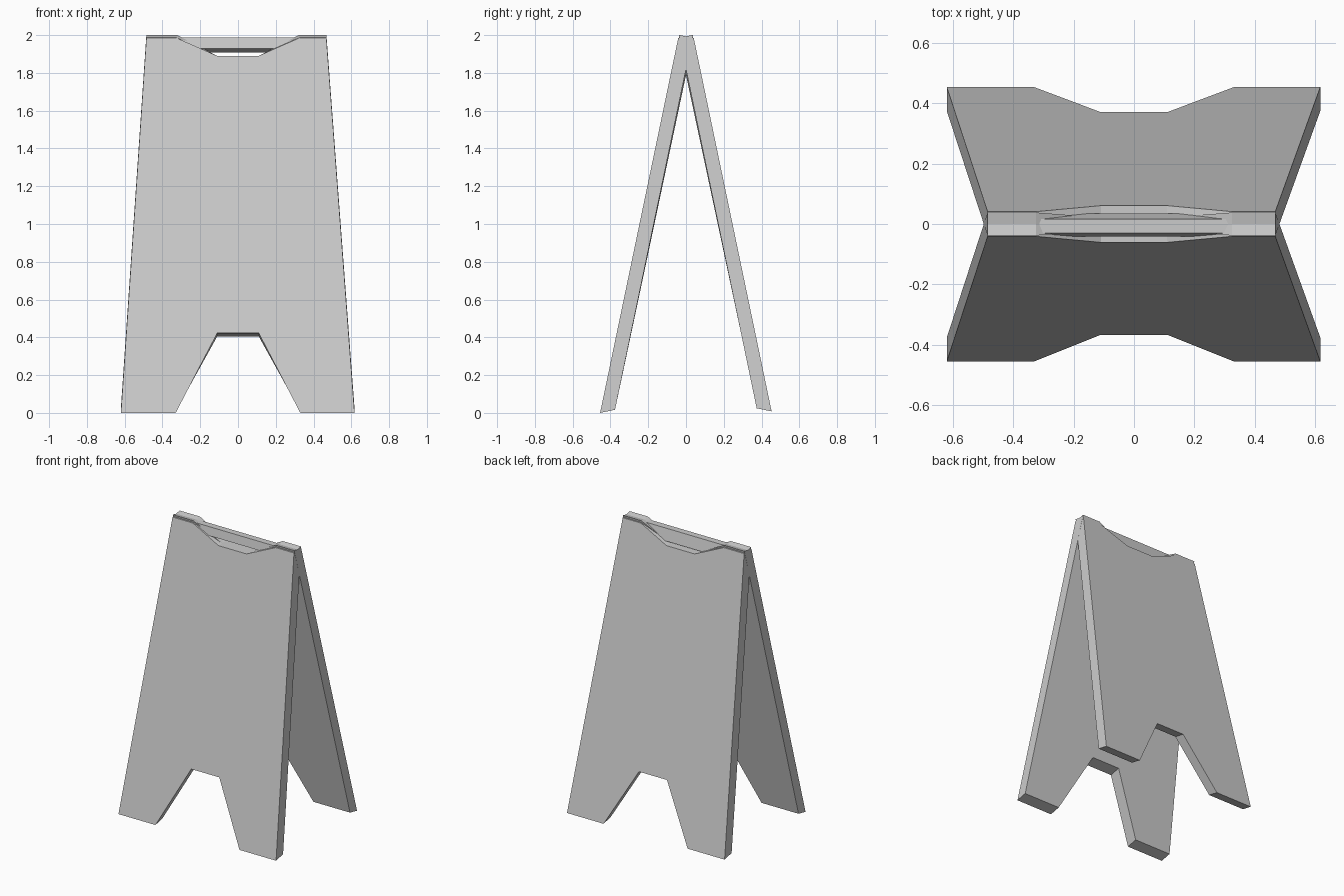
import bpy, bmesh

if "Cube" in bpy.data.objects:
    bpy.data.objects.remove(bpy.data.objects["Cube"])

SLOPE = 0.2085     # outward lean of each board per unit of height
T_PERP = (-0.079, 0.0165)   # thickness offset (y, z), square to the board
T_FLAT = (-0.0824, 0.0)     # thickness offset for a level cut


def make_object(name, outer, inner):
    """Closed solid from two matching outlines."""
    bm = bmesh.new()
    a = [bm.verts.new(p) for p in outer]
    b = [bm.verts.new(p) for p in inner]
    bm.faces.new(a)
    bm.faces.new(b[::-1])
    n = len(a)
    for i in range(n):
        j = (i + 1) % n
        bm.faces.new((a[j], a[i], b[i], b[j]))
    bmesh.ops.recalc_face_normals(bm, faces=bm.faces)
    mesh = bpy.data.meshes.new(name)
    bm.to_mesh(mesh)
    bm.free()
    obj = bpy.data.objects.new(name, mesh)
    bpy.context.collection.objects.link(obj)
    return obj


def make_board(name, side, foot_z, arch_z):
    """Leaning board with a foot arch and a hand notch; side is -1 front, +1 back."""
    outline = [
        (-0.62, foot_z), (-0.33, foot_z), (-0.11, arch_z),
        (0.11, arch_z), (0.33, foot_z), (0.617, foot_z),
        (0.468, 1.985), (0.325, 1.985), (0.11, 1.89),
        (-0.11, 1.89), (-0.325, 1.985), (-0.485, 1.985)]
    outer, inner = [], []
    for x, z in outline:
        y = 0.041 + (1.985 - z) * SLOPE
        dy, dz = T_FLAT if z == 1.89 else T_PERP
        outer.append((x, side * y, z))
        inner.append((x, side * (y + dy), z + dz))
    return make_object(name, outer, inner)


# Two crossing boards
make_board("front_board", -1, 0.0, 0.422)
make_board("back_board", 1, 0.008, 0.405)

# Carry handle bar spanning the hand notches
section = [(-0.03, 1.988), (-0.041, 1.93), (0.035, 1.907), (0.016, 1.988)]
make_object("handle_bar",
            [(-0.45, y, z) for y, z in section],
            [(0.45, y, z) for y, z in section])
